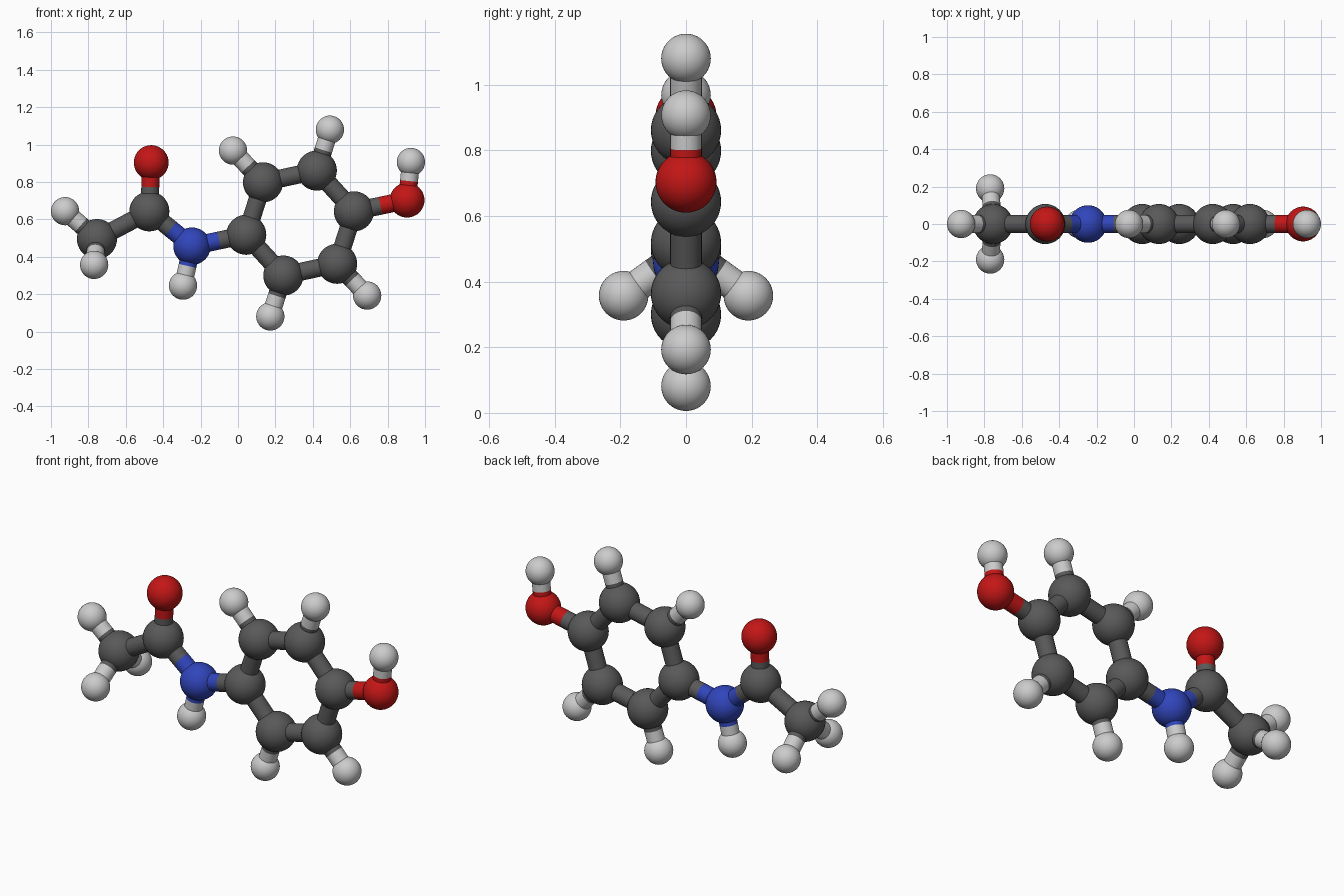
import bpy
from math import cos, sin, radians
from mathutils import Vector

if "Cube" in bpy.data.objects:
    bpy.data.objects.remove(bpy.data.objects["Cube"])


def material(name, color):
    m = bpy.data.materials.new(name)
    m.diffuse_color = (*color, 1)
    m.use_nodes = True
    m.node_tree.nodes["Principled BSDF"].inputs["Base Color"].default_value = m.diffuse_color
    return m


# element: name, radius, material
ELEMENTS = {
    'C': ('carbon', 0.107, material('dark_grey', (0.10, 0.10, 0.10))),
    'H': ('hydrogen', 0.0755, material('light_grey', (0.60, 0.60, 0.60))),
    'N': ('nitrogen', 0.1, material('blue', (0.03, 0.06, 0.50))),
    'O': ('oxygen', 0.093, material('red', (0.55, 0.008, 0.008))),
}
BOND_R = 0.048


def finish(name, mat):
    ob = bpy.context.object
    ob.name = name
    ob.data.materials.append(mat)
    bpy.ops.object.shade_smooth_by_angle(angle=radians(40))


def atom(element, x, z, y=0.0):
    name, radius, mat = ELEMENTS[element]
    p = Vector((x, y, z))
    bpy.ops.mesh.primitive_uv_sphere_add(segments=40, ring_count=20,
                                         radius=radius, location=p)
    finish(name + '_atom', mat)
    return element, p


def bond(a, b):
    # two half rods, each in the colour of its own atom
    mid = (a[1] + b[1]) / 2
    for element, p in (a, b):
        d = mid - p
        bpy.ops.mesh.primitive_cylinder_add(
            vertices=32, radius=BOND_R, depth=d.length, location=(p + mid) / 2,
            rotation=d.to_track_quat('Z', 'Y').to_euler())
        finish(ELEMENTS[element][0] + '_half_bond', ELEMENTS[element][2])


def polar(r, i):
    # point around the six-sided ring
    a = radians(12.3 + 60 * i)
    return 0.332 + r * cos(a), 0.5805 + r * sin(a)


# six-carbon ring with its four hydrogens
ring = [atom('C', *polar(0.2945, i)) for i in range(6)]
for i in range(6):
    bond(ring[i], ring[(i + 1) % 6])
for i in (1, 2, 4, 5):
    x, z = polar(0.524, i)
    bond(ring[i], atom('H', x + (-0.006 if i == 2 else 0.006 if i == 5 else 0), z))

# hydroxyl group
oxygen = atom('O', 0.904, 0.703)
bond(ring[0], oxygen)
bond(oxygen, atom('H', 0.9245, 0.907))

# amide link
nitrogen = atom('N', -0.246, 0.457)
bond(ring[3], nitrogen)
bond(nitrogen, atom('H', -0.294, 0.246))
carbonyl = atom('C', -0.474, 0.643)
bond(nitrogen, carbonyl)
bond(carbonyl, atom('O', -0.464, 0.904))

# methyl group
methyl = atom('C', -0.754, 0.495)
bond(carbonyl, methyl)
bond(methyl, atom('H', -0.9245, 0.644))
for side in (-1, 1):
    bond(methyl, atom('H', -0.769, 0.357, side * 0.19))
